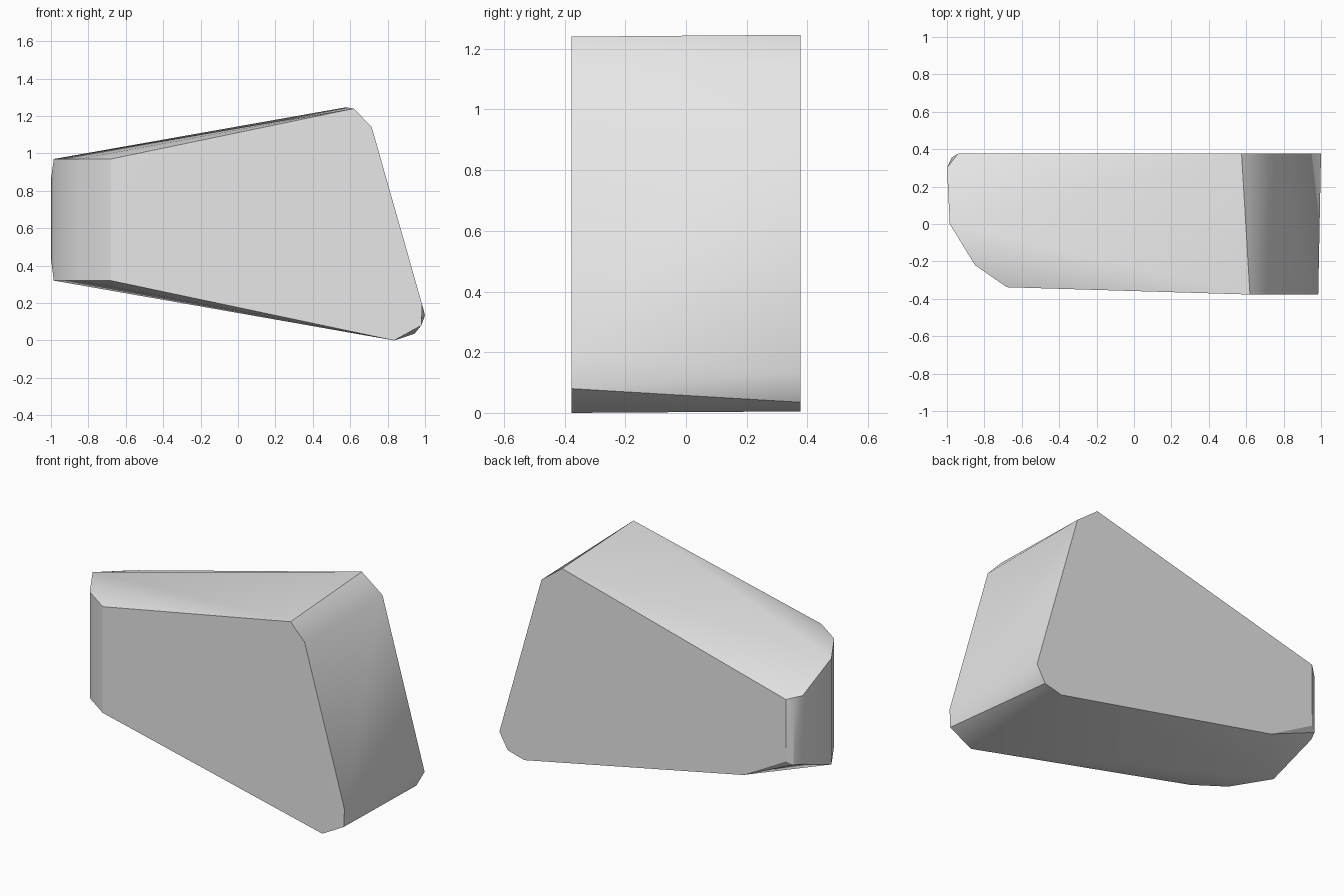
import bpy
import bmesh
import math

cube = bpy.data.objects.get("Cube")
if cube:
    bpy.data.objects.remove(cube, do_unlink=True)

# One plain grey for the whole block
grey = bpy.data.materials.new("light_grey")
colour = (0.8, 0.8, 0.8, 1)
grey.use_nodes = True
grey.diffuse_color = colour
grey.node_tree.nodes["Principled BSDF"].inputs["Base Color"].default_value = colour

HALF_DEPTH = 0.377

# Side outlines (x, z) of the wide end, clockwise from the top
front_profile = [(0.62, 1.24), (0.715, 1.14), (0.985, 0.19), (0.98, 0.08), (0.835, 0)]
back_profile = [(0.575, 1.246), (0.715, 1.14), (1, 0.134), (0.943, 0.035), (0.83, 0.005)]

# Rounded narrow end as uprights (x, y, bottom, top)
end_posts = [
    (-0.68, -0.338, 0.32, 0.97),
    (-0.85, -0.22, 0.32, 0.97),
    (-0.985, 0, 0.32, 0.97),
    (-1, 0.3, 0.44, 0.86),
    (-0.975, 0.355, 0.45, 0.8),
    (-0.94, HALF_DEPTH, 0.47, 0.85),
]
# Lower back corner where the underside begins to turn up
back_heel = (-0.65, HALF_DEPTH, 0.31)

points = [back_heel]
for profile, side in ((front_profile, -1), (back_profile, 1)):
    points += [(x, side * HALF_DEPTH, z) for x, z in profile]
for x, y, low, high in end_posts:
    points += [(x, y, low), (x, y, high)]

# Faceted wedge block wrapped around the outlines
bm = bmesh.new()
for p in points:
    bm.verts.new(p)
bmesh.ops.convex_hull(bm, input=bm.verts[:])
loose = [v for v in bm.verts if not v.link_faces]
bmesh.ops.delete(bm, geom=loose, context='VERTS')
bmesh.ops.recalc_face_normals(bm, faces=bm.faces[:])
mesh = bpy.data.meshes.new("wedge_block")
bm.to_mesh(mesh)
bm.free()
mesh.materials.append(grey)

block = bpy.data.objects.new("wedge_block", mesh)
bpy.context.collection.objects.link(block)
bpy.ops.object.select_all(action='DESELECT')
block.select_set(True)
bpy.context.view_layer.objects.active = block
bpy.ops.object.shade_smooth_by_angle(angle=math.radians(30))
